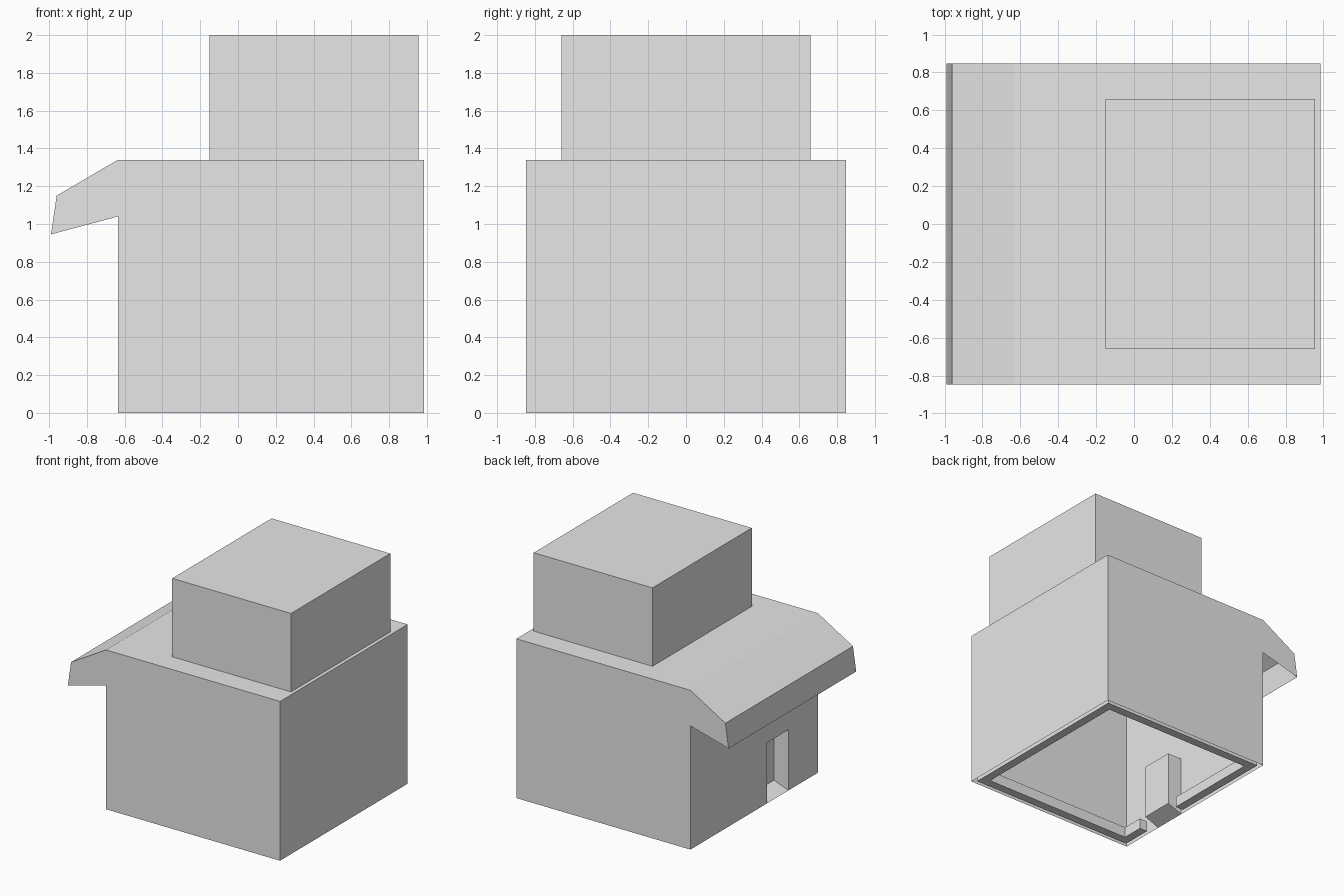
import bpy
import bmesh
from mathutils import Vector

if "Cube" in bpy.data.objects:
    bpy.data.objects.remove(bpy.data.objects["Cube"], do_unlink=True)

grey = bpy.data.materials.new("plain_grey")
grey.use_nodes = True
grey.diffuse_color = (0.8, 0.8, 0.8, 1)
grey.node_tree.nodes["Principled BSDF"].inputs["Base Color"].default_value = (0.8, 0.8, 0.8, 1)


def build(name, faces):
    """Make an object from (points, facing direction) pairs."""
    bm = bmesh.new()
    for points, facing in faces:
        face = bm.faces.new([bm.verts.new(p) for p in points])
        face.normal_update()
        if face.normal.dot(Vector(facing)) < 0:
            face.normal_flip()
    bmesh.ops.remove_doubles(bm, verts=bm.verts, dist=0.0001)
    mesh = bpy.data.meshes.new(name)
    bm.to_mesh(mesh)
    bm.free()
    mesh.materials.append(grey)
    obj = bpy.data.objects.new(name, mesh)
    bpy.context.collection.objects.link(obj)
    return obj


def box_faces(low, high, skip_bottom=False):
    """Six outward faces of a box, or five without the underside."""
    faces = []
    for axis in range(3):
        for side in (-1, 1):
            if skip_bottom and axis == 2 and side < 0:
                continue
            a, b = [i for i in range(3) if i != axis]
            points = []
            for u, v in ((low[a], low[b]), (high[a], low[b]),
                         (high[a], high[b]), (low[a], high[b])):
                p = [0, 0, 0]
                p[axis] = low[axis] if side < 0 else high[axis]
                p[a], p[b] = u, v
                points.append(p)
            facing = [0, 0, 0]
            facing[axis] = side
            faces.append((points, facing))
    return faces


LEFT, RIGHT = 0.985, -0.635
FRONT, BACK = -0.848, 0.848
ROOF = 1.34
EAVE = (-0.96, 1.15)
LIP = (-0.99, 0.945)


def strip(a, b, facing):
    """Face spanning front to back between two (x, z) points."""
    return ([(a[0], FRONT, a[1]), (b[0], FRONT, b[1]),
             (b[0], BACK, b[1]), (a[0], BACK, a[1])], facing)


# Thin-walled body with an awning along the right side, open underneath
gable = [(RIGHT, 0), (LEFT, 0), (LEFT, ROOF), (RIGHT, ROOF)]
awning_end = [(RIGHT, ROOF), EAVE, LIP, (RIGHT, 1.04)]
shell = [
    strip((LEFT, 0), (LEFT, ROOF), (1, 0, 0)),
    strip((LEFT, ROOF), (RIGHT, ROOF), (0, 0, 1)),
    strip((RIGHT, ROOF), EAVE, (-1, 0, 1)),
    strip(EAVE, LIP, (-1, 0, 0)),
]
for y, direction in ((FRONT, -1), (BACK, 1)):
    for outline in (gable, awning_end):
        shell.append(([(x, y, z) for x, z in outline], (0, direction, 0)))
build("body_shell", shell)

# Right wall around the doorway
D0, D1, DOOR_TOP = -0.455, -0.17, 0.51
wall = []
for y0, y1, z0, z1 in ((FRONT, D0, 0, ROOF), (D1, BACK, 0, ROOF), (D0, D1, DOOR_TOP, ROOF)):
    wall.append(([(RIGHT, y0, z0), (RIGHT, y1, z0),
                  (RIGHT, y1, z1), (RIGHT, y0, z1)], (-1, 0, 0)))
build("door_wall", wall)

# Recessed doorway with a sloping sill
DEEP, SILL = RIGHT + 0.135, 0.05
section = [(RIGHT, 0), (DEEP, SILL), (DEEP, DOOR_TOP), (RIGHT, DOOR_TOP)]
recess = [([(x, y, z) for x, z in section], (0, d, 0)) for y, d in ((D0, 1), (D1, -1))]
for a, b, facing in zip(section, section[1:], ((0, 0, 1), (-1, 0, 0), (0, 0, -1))):
    recess.append(([(a[0], D0, a[1]), (b[0], D0, b[1]),
                    (b[0], D1, b[1]), (a[0], D1, a[1])], facing))
build("door_recess", recess)

# Upper block
build("upper_block", box_faces((-0.15, -0.66, ROOF), (0.955, 0.66, 2), skip_bottom=True))

# Base rail just inside the walls, broken at the doorway
OUT, IN, TALL = 0.034, 0.107, 0.09
rails = {
    "base_rail_left": ((LEFT - IN, FRONT + IN), (LEFT - OUT, BACK - IN)),
    "base_rail_front": ((RIGHT + OUT, FRONT + OUT), (LEFT - OUT, FRONT + IN)),
    "base_rail_back": ((RIGHT + OUT, BACK - IN), (LEFT - OUT, BACK - OUT)),
    "base_rail_door_front": ((RIGHT + OUT, FRONT + IN), (RIGHT + IN, D0 - 0.1)),
    "base_rail_door_back": ((RIGHT + OUT, D1 + 0.06), (RIGHT + IN, BACK - IN)),
}
for name, (low, high) in rails.items():
    build(name, box_faces((*low, 0), (*high, TALL)))
